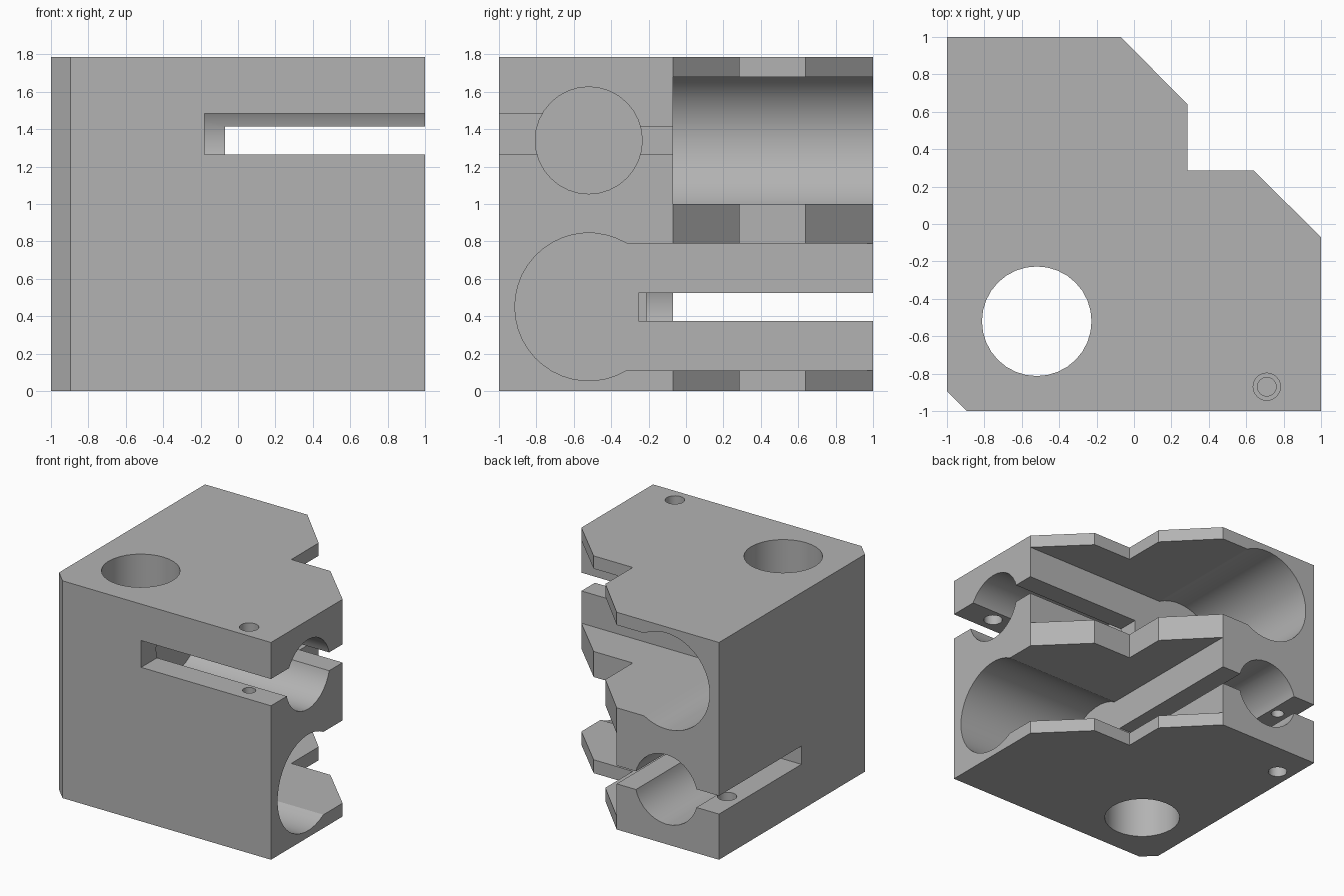
import bpy, bmesh, math

if "Cube" in bpy.data.objects:
    bpy.data.objects.remove(bpy.data.objects["Cube"])

GREY = bpy.data.materials.new("plain grey")
GREY.diffuse_color = (0.45, 0.45, 0.45, 1)
GREY.use_nodes = True
GREY.node_tree.nodes["Principled BSDF"].inputs["Base Color"].default_value = GREY.diffuse_color
H = 1.785            # block height
C = -0.52            # bore offset from the centre
UP, LOW = 1.34, 0.45  # heights of the two rod levels
BIG = 0.395
OUT = 1.2            # past the outside of the block


def prism(name, pts, axis, lo, hi):
    """Extrude a 2D profile along an axis."""
    place = {"x": lambda a, b, w: (w, a, b),
             "y": lambda a, b, w: (a, w, b),
             "z": lambda a, b, w: (a, b, w)}[axis]
    bm = bmesh.new()
    face = bm.faces.new([bm.verts.new(place(a, b, lo)) for a, b in pts])
    ext = bmesh.ops.extrude_face_region(bm, geom=[face])["geom"]
    bmesh.ops.translate(bm, vec=place(0, 0, hi - lo),
                        verts=[v for v in ext if isinstance(v, bmesh.types.BMVert)])
    bmesh.ops.recalc_face_normals(bm, faces=bm.faces)
    me = bpy.data.meshes.new(name)
    bm.to_mesh(me)
    bm.free()
    me.materials.append(GREY)
    ob = bpy.data.objects.new(name, me)
    bpy.context.collection.objects.link(ob)
    return ob


def circle(a, b, r, n=32):
    return [(a + r * math.cos(2 * math.pi * i / n),
             b + r * math.sin(2 * math.pi * i / n)) for i in range(n)]


def rect(a0, b0, a1, b1):
    return [(a0, b0), (a1, b0), (a1, b1), (a0, b1)]


def keyhole(z):
    """Large round bore with a wide channel leaving it sideways."""
    start = math.asin(0.34 / BIG)
    n = 28
    arc = [start + (2 * math.pi - 2 * start) * i / n for i in range(n + 1)]
    return ([(OUT, z - 0.34), (OUT, z + 0.34)] +
            [(C + BIG * math.cos(t), z + BIG * math.sin(t)) for t in arc])


# Main block with stepped, bevelled corner
half = [(1, -0.07), (0.64, 0.285)]
block = prism("clamp_block",
              [(-0.895, -1), (1, -1)] + half + [(0.285, 0.285)] +
              [(b, a) for a, b in reversed(half)] + [(-1, 1), (-1, -0.895)],
              "z", 0, H)

cutters = [
    # Vertical through bore
    prism("vertical_bore", circle(C, C, 0.293), "z", -0.2, H + 0.2),
    # Wide channels, crossing at two levels
    prism("upper_channel", keyhole(UP), "y", -0.07, OUT),
    prism("lower_channel", keyhole(LOW), "x", -0.07, OUT),
    # Blind rod bores
    prism("upper_rod_bore", circle(C, UP, 0.286), "x", -0.19, OUT),
    prism("lower_rod_bore", circle(C, LOW, 0.286), "y", -0.21, OUT),
    # Clamping slots, outer and inner
    prism("upper_outer_slot", rect(-0.18, 1.265, OUT, 1.485), "y", -OUT, C - 0.15),
    prism("upper_inner_slot", rect(-0.07, 1.265, OUT, 1.415), "y", C + 0.15, 0),
    prism("lower_outer_slot", rect(-0.07, 0.375, OUT, 0.525), "x", -OUT, C - 0.15),
    prism("lower_inner_slot", rect(-0.255, 0.375, OUT, 0.525), "x", C + 0.24, 0),
    # Screw holes: clearance and pilot
    prism("upper_screw_hole", circle(0.71, -0.87, 0.073, 24), "z", 1.35, H + 0.2),
    prism("upper_pilot_hole", circle(0.71, -0.87, 0.05, 24), "z", 0.9, 1.4),
    prism("lower_screw_hole", circle(-0.87, 0.71, 0.073, 24), "z", -0.2, 0.45),
    prism("lower_pilot_hole", circle(-0.87, 0.71, 0.05, 24), "z", 0.42, 0.88),
]

# Cut everything out of the block
bpy.context.view_layer.objects.active = block
for c in cutters:
    c.hide_render = True
    mod = block.modifiers.new(c.name, "BOOLEAN")
    mod.operation = "DIFFERENCE"
    mod.solver = "EXACT"
    mod.object = c
    bpy.ops.object.modifier_apply(modifier=mod.name)
for c in cutters:
    bpy.data.objects.remove(c)

bpy.ops.object.select_all(action="DESELECT")
block.select_set(True)
bpy.ops.object.shade_smooth_by_angle(angle=math.radians(25))
